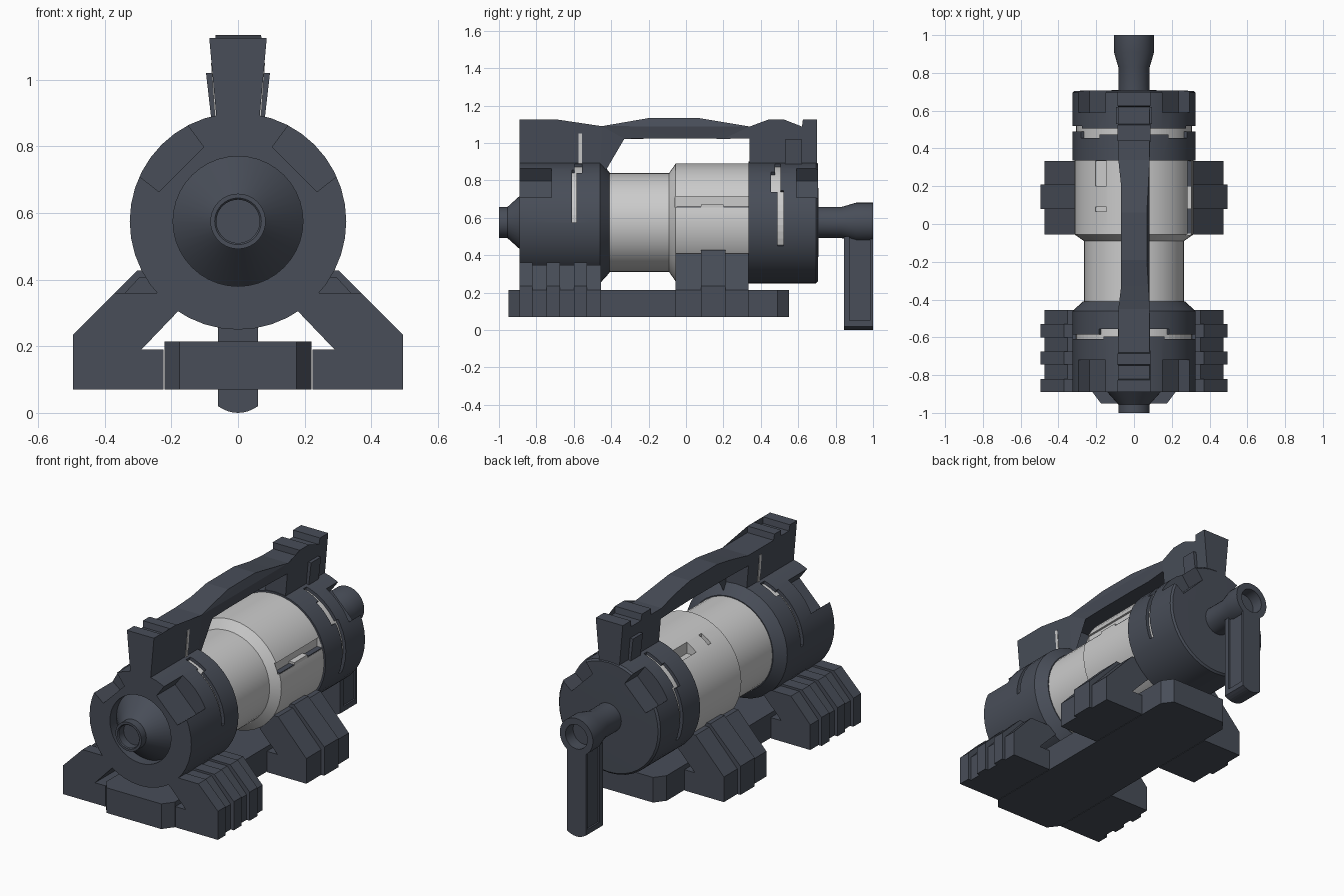
import bpy, bmesh
from math import radians, cos, sin, pi
from mathutils import Matrix, Vector

if "Cube" in bpy.data.objects:
    bpy.data.objects.remove(bpy.data.objects["Cube"])

ZC = 0.575  # height of the barrel axis


def material(name, c):
    m = bpy.data.materials.new(name)
    m.diffuse_color = (*c, 1)
    m.use_nodes = True
    m.node_tree.nodes["Principled BSDF"].inputs["Base Color"].default_value = m.diffuse_color
    return m


DARK = material("dark_casing", (0.065, 0.075, 0.098))
LIGHT = material("light_metal", (0.6, 0.6, 0.59))


def finish(name, bm, mat, smooth=False):
    bmesh.ops.recalc_face_normals(bm, faces=bm.faces)
    me = bpy.data.meshes.new(name)
    bm.to_mesh(me)
    bm.free()
    ob = bpy.data.objects.new(name, me)
    bpy.context.collection.objects.link(ob)
    me.materials.append(mat)
    if smooth:
        smooth_by_angle(ob)
    return ob


def smooth_by_angle(ob):
    ob.data.shade_smooth()
    ob.data.set_sharp_from_angle(angle=radians(25))


def lathe(name, prof, mat, seg=40):
    """Turn (radius, y) points around the barrel axis."""
    bm = bmesh.new()
    vs = [bm.verts.new((r, y, ZC)) for r, y in prof]
    es = [bm.edges.new(p) for p in zip(vs, vs[1:])]
    bmesh.ops.spin(bm, geom=vs + es, cent=(0, 0, ZC), axis=(0, 1, 0),
                   angle=2 * pi, steps=seg)
    bmesh.ops.remove_doubles(bm, verts=bm.verts, dist=1e-4)
    return finish(name, bm, mat, True)


def prism(name, pts, y0, y1, mat, mirror=False):
    """Extrude an (x, z) outline along y, optionally doubled across x."""
    bm = bmesh.new()
    for s in ((1, -1) if mirror else (1,)):
        f = bm.faces.new([bm.verts.new((s * x, y0, z)) for x, z in pts])
        ex = bmesh.ops.extrude_face_region(bm, geom=[f])["geom"]
        bmesh.ops.translate(bm, vec=(0, y1 - y0, 0),
                            verts=[v for v in ex if isinstance(v, bmesh.types.BMVert)])
    bmesh.ops.recalc_face_normals(bm, faces=bm.faces)
    return finish(name, bm, mat)


def rect(x0, x1, z0, z1):
    return [(x0, z0), (x1, z0), (x1, z1), (x0, z1)]


def band(a0, a1, r0, r1, n=8):
    """Arc-shaped outline around the axis, angles in degrees from +x."""
    an = [radians(a0 + (a1 - a0) * i / n) for i in range(n + 1)]
    return ([(r1 * cos(a), ZC + r1 * sin(a)) for a in an]
            + [(r0 * cos(a), ZC + r0 * sin(a)) for a in reversed(an)])


def cut(ob, cutters):
    for c in cutters:
        m = ob.modifiers.new("cut", 'BOOLEAN')
        m.operation, m.solver, m.object = 'DIFFERENCE', 'EXACT', c
    dg = bpy.context.evaluated_depsgraph_get()
    me = bpy.data.meshes.new_from_object(ob.evaluated_get(dg))
    ob.modifiers.clear()
    ob.data = me
    for c in cutters:
        bpy.data.objects.remove(c)
    smooth_by_angle(ob)


# Barrel end caps
front_cap = lathe("front_cap", [
    (0, -0.95), (0.065, -0.95), (0.065, -0.995), (0.07, -1), (0.083, -1), (0.083, -0.955),
    (0.195, -0.83), (0.195, -0.89), (0.325, -0.89), (0.325, -0.46), (0.27, -0.41), (0, -0.41)], DARK)
rear_cap = lathe("rear_cap", [
    (0, 0.335), (0.325, 0.335), (0.325, 0.695), (0.315, 0.705), (0, 0.71)], DARK)

# Diagonal notches and stepped side grooves in the caps
d = 0.5 ** 0.5
notch = [((r + t) * d, ZC + (r - t) * d)
         for r, t in ((0.23, -0.085), (0.23, 0.105), (0.4, 0.125), (0.4, -0.11))]
grooves = {
    "front": (front_cap, (-0.95, -0.72), [(0, 60, -0.61, -0.585), (55, 75, -0.595, -0.555)]),
    "rear": (rear_cap, (0.59, 0.8), [(-23, 32, 0.49, 0.52), (30, 56, 0.455, 0.505),
                                     (54, 75, 0.475, 0.505)]),
}
for end, (cap, (n0, n1), arcs) in grooves.items():
    cutters = [prism("notch_cutter", notch, n0, n1, DARK, True)]
    for a0, a1, y0, y1 in arcs:
        cutters.append(prism("groove_cutter", band(a0, a1, 0.295, 0.36), y0, y1, DARK, True))
        prism(end + "_groove_liner", band(a0, a1, 0.28, 0.306), y0, y1, LIGHT, True)
    cut(cap, cutters)

# Light drum between the caps, with slots
drum = lathe("drum", [(0, -0.45), (0.265, -0.45), (0.265, -0.09), (0.315, -0.055),
                      (0.315, 0.36), (0, 0.36)], LIGHT)
cut(drum, [prism("slot_cutter", rect(0.27, 0.4, 0.655, 0.715), -0.06, 0.334, LIGHT),
           prism("slot_cutter", rect(-0.205, -0.145, 0.79, 0.95), 0.2, 0.334, LIGHT),
           prism("slot_cutter", rect(-0.205, -0.145, 0.79, 0.95), 0.065, 0.09, LIGHT)])
prism("slot_ledge", rect(0.26, 0.302, 0.645, 0.66), -0.05, 0.334, DARK)
prism("slot_tab", rect(0.26, 0.304, 0.65, 0.672), 0.08, 0.2, LIGHT)

# Base plate with clipped corners
bm = bmesh.new()
plan = [(0.175, -0.95), (0.22, -0.89), (0.22, 0.49), (0.175, 0.55)]
plan += [(-x, y) for x, y in reversed(plan)]
f = bm.faces.new([bm.verts.new((x, y, 0.07)) for x, y in plan])
ex = bmesh.ops.extrude_face_region(bm, geom=[f])["geom"]
bmesh.ops.translate(bm, vec=(0, 0, 0.145), verts=[v for v in ex if isinstance(v, bmesh.types.BMVert)])
finish("base_plate", bm, DARK)


# Feet: ribbed slabs reaching from the ground plane up to the barrel
def foot(name, y0, y1, out, top, flat):
    pts = [(0.223, 0.07), (out, 0.07), (out, 0.235 - (0.495 - out)),
           (flat, top), (0.235, top), (0.17, 0.33), (0.18, 0.305), (0.29, 0.19), (0.223, 0.19)]
    prism(name, pts, y0, y1, DARK, True)


for i in range(3):
    y = -0.89 + i * 0.145
    foot("front_foot_rib", y, y + 0.07, 0.495, 0.36, 0.37)
    foot("front_foot_web", y + 0.07, y + 0.145, 0.475, 0.348, 0.352)
foot("rear_foot_web", -0.055, 0.08, 0.475, 0.408, 0.295)
foot("rear_foot_rib", 0.08, 0.21, 0.495, 0.428, 0.302)
foot("rear_foot_web", 0.21, 0.333, 0.475, 0.408, 0.295)

# Carry handle: side outline given width that grows with height
side = [(-0.89, 0.8), (-0.89, 1.125), (-0.825, 1.125), (-0.82, 1.09), (-0.75, 1.09), (-0.745, 1.125),
        (-0.685, 1.125), (-0.68, 1.09), (-0.45, 1.09), (-0.33, 1.11), (-0.19, 1.135), (0.06, 1.135),
        (0.2, 1.11), (0.34, 1.088), (0.44, 1.088), (0.44, 1.125), (0.525, 1.125), (0.53, 1.088),
        (0.62, 1.088), (0.625, 1.125), (0.7, 1.125), (0.7, 0.8), (0.34, 0.8), (0.34, 1.025),
        (0.2, 1.022), (0.06, 1.025), (-0.19, 1.025), (-0.33, 1.022), (-0.46, 1.025), (-0.46, 0.8)]
bm = bmesh.new()


def half_width(y, z):
    return 0.068 if -0.34 < y < 0.21 else 0.066 + (z - 0.9) * 0.09


L, R = ([bm.verts.new((s * half_width(y, z), y, z)) for y, z in side] for s in (-1, 1))
sides = [bm.faces.new(L), bm.faces.new(R)]
for i in range(len(side)):
    j = (i + 1) % len(side)
    bm.faces.new((L[i], L[j], R[j], R[i]))
bmesh.ops.triangulate(bm, faces=sides)
finish("carry_handle", bm, DARK)
prism("handle_side_lug", [(-0.08, 0.88), (0.08, 0.88), (0.096, 1.02), (-0.096, 1.02)],
      0.53, 0.62, DARK)
prism("handle_light_strip", [(-0.067, 0.85), (0.067, 0.85), (0.081, 1.05), (-0.081, 1.05)],
      -0.575, -0.557, LIGHT)

# Rear crank: hollow socket and hanging lever
lathe("crank_socket", [(0, 0.68), (0.083, 0.68), (0.083, 0.83), (0.106, 0.91), (0.106, 1),
                       (0.07, 1), (0.07, 0.93), (0, 0.93)], DARK, 32)


def lever(w, y0, y1, top=0.5):
    arc = [(w * k / 4, 0.02 * (k / 4) ** 2) for k in range(-4, 5)]
    prism("crank_lever", arc + [(w, top), (-w, top)], y0, y1, DARK)


lever(0.06, 0.845, 0.875)
lever(0.05, 0.875, 0.985)
lever(0.06, 0.985, 1.0)
lever(0.06, 0.875, 0.985, 0.05)
